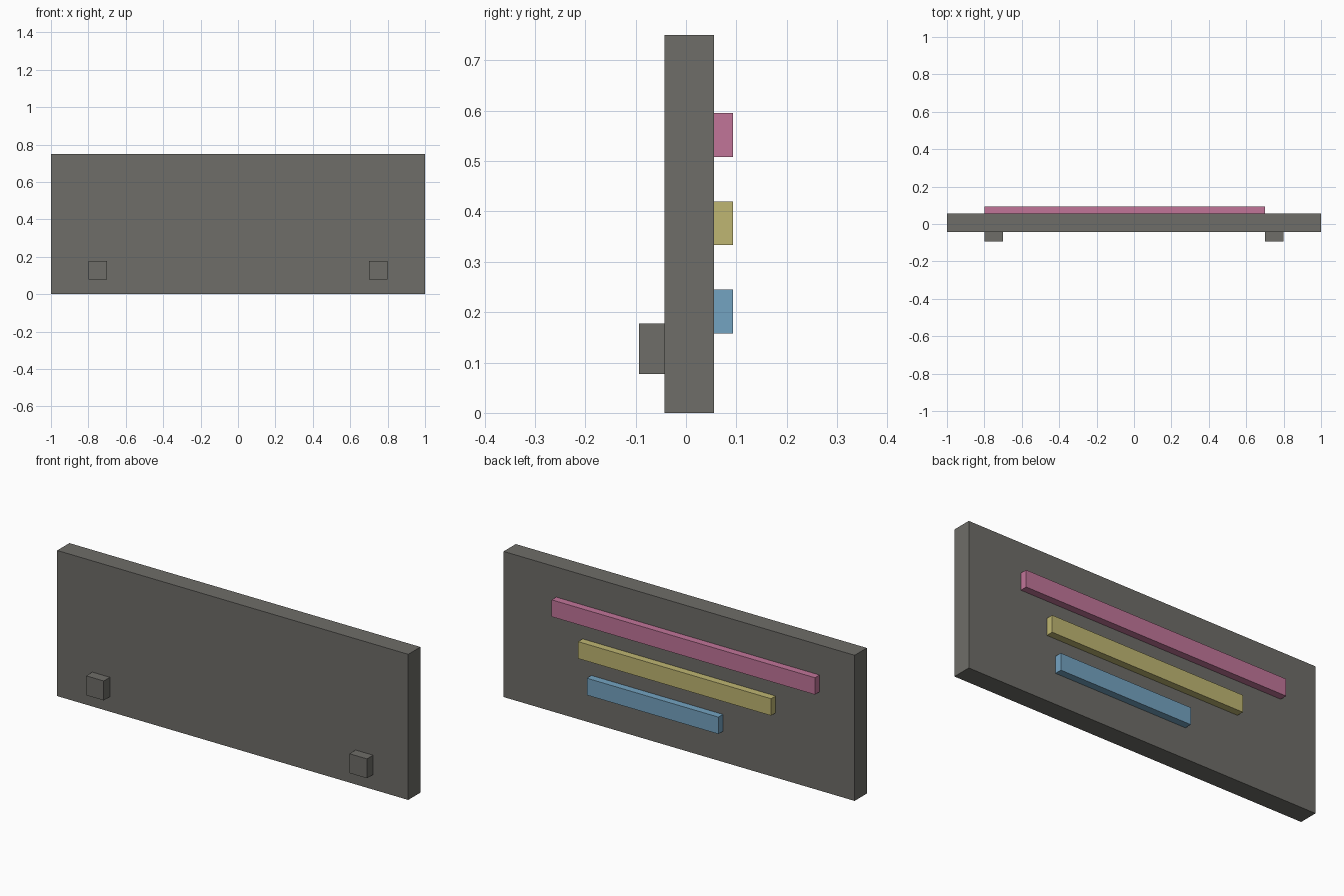
import bpy

if "Cube" in bpy.data.objects:
    bpy.data.objects.remove(bpy.data.objects["Cube"])


def material(name, rgb):
    """Flat material from 0-255 display colour, stored as linear."""
    m = bpy.data.materials.new(name)
    lin = [((c / 255 + 0.055) / 1.055) ** 2.4 for c in rgb]
    m.diffuse_color = (*lin, 1.0)
    m.use_nodes = True
    m.node_tree.nodes["Principled BSDF"].inputs["Base Color"].default_value = m.diffuse_color
    return m


def box(name, x, y, z, mat):
    """Box spanning the (min, max) range on each axis."""
    spans = (x, y, z)
    bpy.ops.mesh.primitive_cube_add(size=1, location=[(a + b) / 2 for a, b in spans])
    ob = bpy.context.object
    ob.name = name
    ob.scale = [b - a for a, b in spans]
    bpy.ops.object.transform_apply(location=False, rotation=False, scale=True)
    ob.data.materials.append(mat)
    return ob


grey = material("warm_grey", (110, 109, 104))
pink = material("pink", (193, 117, 153))
yellow = material("yellow", (191, 182, 114))
blue = material("blue", (116, 163, 193))

FRONT, BACK = -0.043, 0.056

# Upright board
box("board", (-1, 1), (FRONT, BACK), (0, 0.75), grey)

# Two small mounting blocks low on the front
for side, x0 in (("left", -0.80), ("right", 0.70)):
    box(side + "_block", (x0, x0 + 0.10), (-0.093, FRONT), (0.077, 0.177), grey)

# Coloured bars on the back, shorter towards the bottom
for name, x, z0, mat in (
    ("top_bar", (-0.80, 0.70), 0.508, pink),
    ("middle_bar", (-0.55, 0.55), 0.333, yellow),
    ("bottom_bar", (-0.25, 0.50), 0.158, blue),
):
    box(name, x, (BACK, 0.093), (z0, z0 + 0.087), mat)
